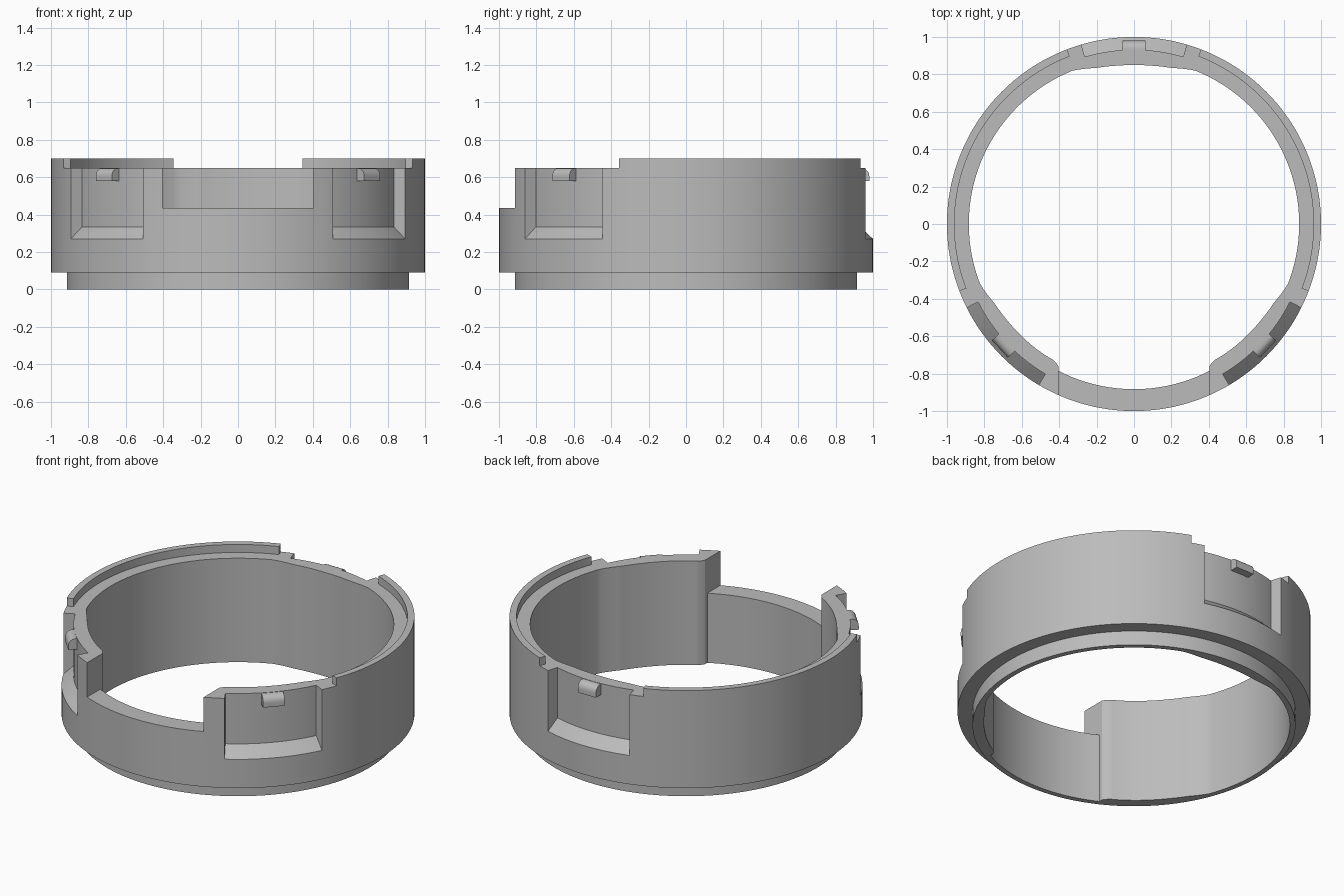
import bpy, bmesh, math

if "Cube" in bpy.data.objects:
    bpy.data.objects.remove(bpy.data.objects["Cube"])

gray = bpy.data.materials.new("plain gray")
gray.diffuse_color = (0.5, 0.5, 0.5, 1)
gray.use_nodes = True
gray.node_tree.nodes["Principled BSDF"].inputs["Base Color"].default_value = gray.diffuse_color

WALL = 0.883          # plain inner wall radius
HALF_GAP = 0.403      # half width of the front opening
POCKET_HALF = 16.4    # half angle of each outer pocket
CENTRES = (("right", -43), ("back", 90), ("left", 223))

# inner lugs: angle from the lug centre -> radius
LUG = [(-22, WALL), (-20, 0.878), (-13.5, 0.858), (-7, 0.852), (0, 0.849),
       (7, 0.852), (13.5, 0.858), (20, 0.878), (22, WALL)]
FRONT_LUG = [(-22, 0.862), (-19.1, 0.862), (-18, 0.853), (-16.3, 0.845),
             (-12, 0.847)] + LUG[4:]


def lookup(table, d):
    for (a, ra), (b, rb) in zip(table, table[1:]):
        if a <= d <= b:
            return ra + (rb - ra) * (d - a) / (b - a)
    return WALL


def fold(deg):
    """Mirror angles of the left half onto the right half."""
    return 180 - deg if deg > 90 else deg


def inner_radius(deg):
    if 60 < deg < 120:
        return lookup(LUG, deg - 90)
    return lookup(FRONT_LUG, fold(deg) + 43)


def solid(deg, j, k):
    """Is the body filled at this angle, radial band j and height band k?"""
    if not (0 <= j <= 4 and 0 <= k <= 4):
        return False
    a = fold(deg)
    if j == 0 and not (-64 < a < -21 or a > 68):      # lugs
        return False
    if k == 0 and j > 1:                              # lower lip
        return False
    if k >= 3 and a < -64:                            # front opening
        return False
    if k >= 2 and j >= 3 and (abs(a + 43) < POCKET_HALF or a > 90 - POCKET_HALF):
        return False                                  # outer pockets
    if k == 4 and (j < 4 or not -21 < a < 69):        # raised rim
        return False
    return True


def point(deg, j, k):
    r = (inner_radius(deg), WALL, 0.915, 0.932, 0.96, 1.0)[j]
    slope = 0.335 - max(0, r - 0.932) * 0.956         # sloped pocket floor
    z = (0, 0.09, slope, 0.435, 0.65, 0.70)[k]
    t = math.radians(deg)
    if fold(deg) == -64:                              # straight side of the opening
        side = 1 if deg < 90 else -1
        return side * HALF_GAP, -math.sqrt(r * r - HALF_GAP ** 2), z
    return r * math.cos(t), r * math.sin(t), z


def finish(bm, name):
    bmesh.ops.recalc_face_normals(bm, faces=bm.faces)
    me = bpy.data.meshes.new(name)
    bm.to_mesh(me)
    bm.free()
    me.materials.append(gray)
    ob = bpy.data.objects.new(name, me)
    bpy.context.collection.objects.link(ob)
    bpy.ops.object.select_all(action='DESELECT')
    ob.select_set(True)
    bpy.context.view_layer.objects.active = ob
    bpy.ops.object.shade_smooth_by_angle(angle=math.radians(25))


def build_body():
    # angular stations: regular steps plus every feature edge
    half = [-64, -62.1, -61, -59.4, -26.6, -21, 68, 69, 73.6]
    keys = half + [180 - a for a in half]
    regular = [-90 + 1.0 * i for i in range(360)]
    angles = sorted(keys + [a for a in regular
                            if all(abs(a - b) > 0.45 for b in keys)
                            and not -67 < fold(a) < -61])
    n = len(angles)
    mids = [(angles[i] + (angles[i + 1] if i + 1 < n else 270)) / 2 for i in range(n)]
    bm = bmesh.new()
    cache = {}

    def vert(i, j, k):
        key = (i % n, j, k)
        if key not in cache:
            cache[key] = bm.verts.new(point(angles[i % n], j, k))
        return cache[key]

    def face(*ids):
        bm.faces.new([vert(*v) for v in ids])

    # keep only the faces between filled and empty cells
    for i in range(n):
        for j in range(5):
            for k in range(5):
                if not solid(mids[i], j, k):
                    continue
                I, J, K = i + 1, j + 1, k + 1
                for s, e in ((-1, j), (1, J)):
                    if not solid(mids[i], j + s, k):
                        face((i, e, k), (I, e, k), (I, e, K), (i, e, K))
                for s, e in ((-1, k), (1, K)):
                    if not solid(mids[i], j, k + s):
                        face((i, j, e), (I, j, e), (I, J, e), (i, J, e))
                for s, e in ((-1, i), (1, I)):
                    if not solid(mids[(i + s) % n], j, k):
                        face((e, j, k), (e, J, k), (e, J, K), (e, j, K))
    bmesh.ops.remove_doubles(bm, verts=bm.verts, dist=1e-5)
    finish(bm, "ring_body")


def build_hook(name, centre):
    # flat underside, rounded outer top
    prof = [(0.925, 0.58), (0.98, 0.58), (0.98, 0.605)]
    prof += [(0.94 + 0.04 * math.cos(math.radians(t)),
              0.605 + 0.043 * math.sin(math.radians(t))) for t in range(15, 91, 15)]
    prof.append((0.925, 0.648))
    bm = bmesh.new()
    t = math.radians(centre)
    ends = []
    for w in (-0.0625, 0.0625):
        ends.append([bm.verts.new((r * math.cos(t) - w * math.sin(t),
                                   r * math.sin(t) + w * math.cos(t), z)) for r, z in prof])
    a, b = ends
    for i in range(len(a)):
        j = (i + 1) % len(a)
        bm.faces.new((a[i], a[j], b[j], b[i]))
    bm.faces.new(a)
    bm.faces.new(b)
    finish(bm, name)


build_body()
for side, c in CENTRES:
    build_hook(side + "_hook", c)
